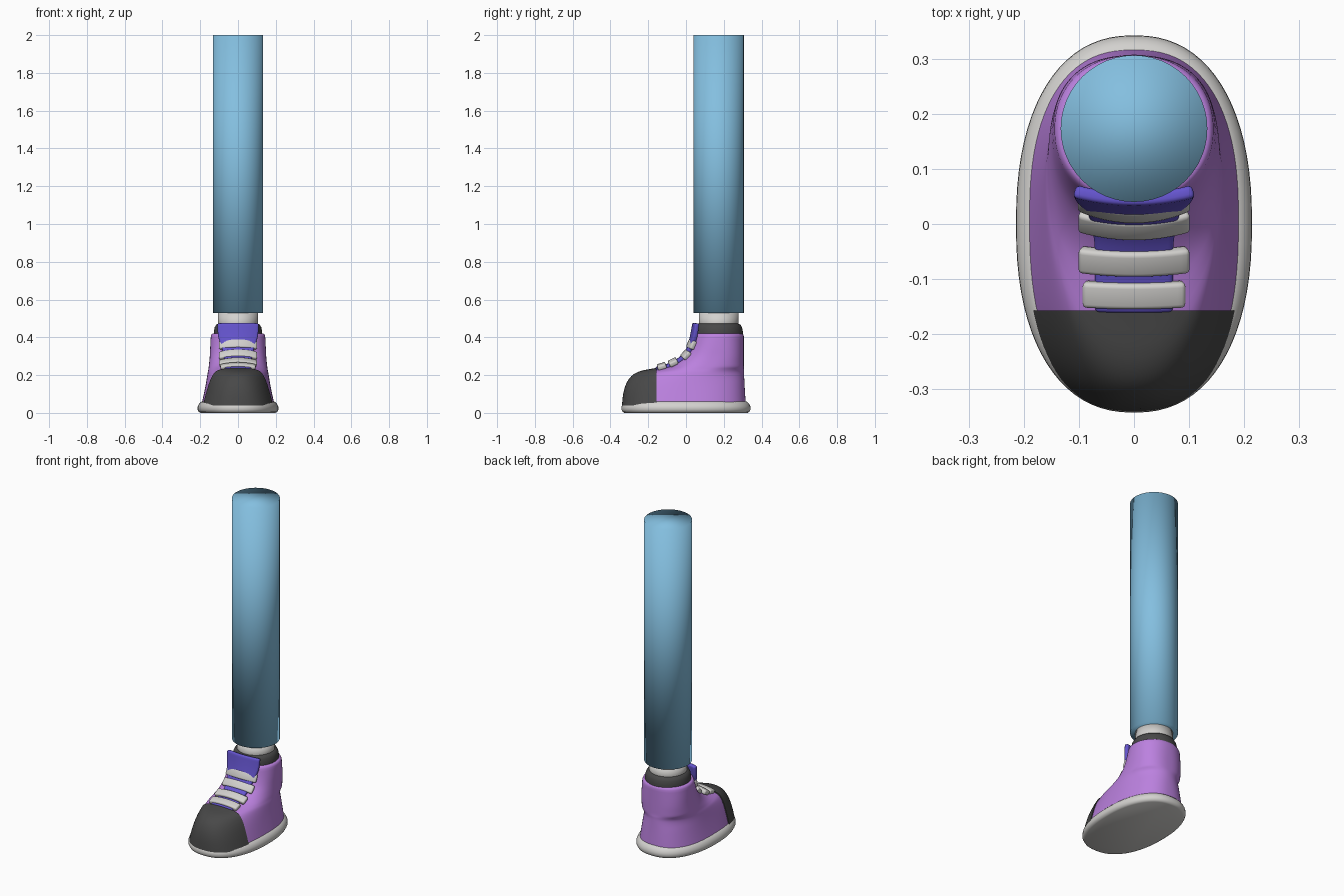
import bpy, bmesh, math
from mathutils import Vector

if "Cube" in bpy.data.objects:
    bpy.data.objects.remove(bpy.data.objects["Cube"])


def material(name, rgb):
    m = bpy.data.materials.new(name)
    m.diffuse_color = (*rgb, 1)
    m.use_nodes = True
    m.node_tree.nodes["Principled BSDF"].inputs["Base Color"].default_value = m.diffuse_color
    return m


BLUE = material("light blue", (0.23, 0.52, 0.74))
PURPLE = material("purple", (0.50, 0.22, 0.74))
INDIGO = material("indigo", (0.13, 0.09, 0.62))
DARK = material("charcoal", (0.065, 0.065, 0.065))
WHITE = material("off white", (0.65, 0.64, 0.62))


def finish(bm, name, mat, angle=40):
    bmesh.ops.recalc_face_normals(bm, faces=bm.faces[:])
    me = bpy.data.meshes.new(name)
    bm.to_mesh(me)
    bm.free()
    me.materials.append(mat)
    for p in me.polygons:
        p.use_smooth = True
    if angle:
        me.set_sharp_from_angle(angle=math.radians(angle))
    ob = bpy.data.objects.new(name, me)
    bpy.context.collection.objects.link(ob)
    return ob


def spow(v, e):
    return math.copysign(abs(v) ** e, v)


def loft(slices, seg=64):
    """Stack horizontal rounded slices: z, front y, back y, half width, widest y, roundness."""
    bm = bmesh.new()
    rings = []
    for z, yf, yb, hw, yc, n in slices:
        ring = []
        for i in range(seg):
            a = 2 * math.pi * i / seg
            c, s = math.cos(a), math.sin(a)
            ry = yb - yc if s > 0 else yc - yf
            ring.append(bm.verts.new((hw * spow(c, 2 / n), yc + ry * spow(s, 2 / n), z)))
        rings.append(ring)
    for r0, r1 in zip(rings, rings[1:]):
        for i in range(seg):
            j = (i + 1) % seg
            bm.faces.new((r0[i], r0[j], r1[j], r1[i]))
    bm.faces.new(rings[0])
    bm.faces.new(rings[-1])
    return bm


def refine(rows, steps=3):
    """Catmull-Rom resampling of rows of numbers."""
    out = []
    for i in range(len(rows) - 1):
        p0, p1, p2 = rows[max(i - 1, 0)], rows[i], rows[i + 1]
        p3 = rows[min(i + 2, len(rows) - 1)]
        for s in range(steps):
            t = s / steps
            out.append([0.5 * (2 * b + (c - a) * t + (2 * a - 5 * b + 4 * c - d) * t * t
                               + (3 * b - a - 3 * c + d) * t ** 3)
                        for a, b, c, d in zip(p0, p1, p2, p3)])
    return out + [list(rows[-1])]


def lathe(name, mat, profile, yc=0.173, angle=40):
    return finish(loft([(z, yc - r, yc + r, r, yc, 2) for r, z in profile], 48), name, mat, angle)


def strip(name, mat, path, thick, bevel):
    """Bent band across the instep; path rows: y, z, half width, sideways bend."""
    bm = bmesh.new()
    rows, cols = [], 12
    for i, (y, z, hw, k) in enumerate(path):
        a, b = path[max(i - 1, 0)], path[min(i + 1, len(path) - 1)]
        t = Vector((b[0] - a[0], b[1] - a[1])).normalized()
        row = []
        for c in range(cols + 1):
            x = hw * (2 * c / cols - 1)
            d = -k * x * x
            row.append(bm.verts.new((x, y - t.y * d, z + t.x * d)))
        rows.append(row)
    for r0, r1 in zip(rows, rows[1:]):
        for c in range(cols):
            bm.faces.new((r0[c], r0[c + 1], r1[c + 1], r1[c]))
    ob = finish(bm, name, mat, 60)
    so = ob.modifiers.new("thickness", 'SOLIDIFY')
    so.thickness, so.offset = thick, 0
    be = ob.modifiers.new("rounding", 'BEVEL')
    be.width, be.segments = bevel, 3
    return ob


# leg and sock
lathe("leg", BLUE, [(0.133, 0.53), (0.133, 2.0)], angle=0)
lathe("sock", WHITE, [(0.105, 0.42), (0.105, 0.535)], angle=0)
# padded collar
lathe("collar", DARK, [(0.128, 0.40), (0.128, 0.43), (0.124, 0.452), (0.116, 0.467), (0.104, 0.473)])

# sole with rounded rim
sole = [(z, -0.342 + d, 0.342 - d, 0.214 - d, 0, 2.3) for z, d in
        ((0, 0.016), (0.006, 0.006), (0.018, 0.0), (0.034, 0.001),
         (0.048, 0.008), (0.058, 0.018), (0.063, 0.03))]
finish(loft(sole, 80), "sole", WHITE)

# shoe upper
body = refine([
    (0.04, -0.334, 0.317, 0.194, 0.00, 2.45),
    (0.10, -0.327, 0.313, 0.181, 0.02, 2.4),
    (0.15, -0.312, 0.310, 0.171, 0.04, 2.3),
    (0.19, -0.285, 0.308, 0.164, 0.06, 2.15),
    (0.215, -0.240, 0.307, 0.160, 0.08, 2.1),
    (0.23, -0.165, 0.307, 0.157, 0.10, 2.2),
    (0.245, -0.095, 0.306, 0.155, 0.12, 2.4),
    (0.27, -0.045, 0.306, 0.152, 0.14, 2.4),
    (0.305, -0.002, 0.306, 0.149, 0.155, 2.4),
    (0.35, 0.022, 0.306, 0.147, 0.165, 2.3),
    (0.405, 0.036, 0.306, 0.144, 0.172, 2.15)])
rim = [(0.415, 0.040, 0.303, 0.141, 0.172, 2.1), (0.419, 0.046, 0.297, 0.135, 0.172, 2.1)]
finish(loft(body + rim, 96), "shoe_upper", PURPLE)

# toe cap: front of the same form, slightly enlarged
bm = loft(body, 96)
bmesh.ops.bisect_plane(bm, geom=bm.verts[:] + bm.edges[:] + bm.faces[:], dist=1e-5,
                       plane_co=(0, -0.157, 0), plane_no=(0, 1, 0), clear_outer=True)
bmesh.ops.holes_fill(bm, edges=[e for e in bm.edges if e.is_boundary], sides=0)
for v in bm.verts:
    v.co.x *= 1.03
    v.co.y = -0.157 + (v.co.y + 0.157) * 1.03
    v.co.z = 0.04 + (v.co.z - 0.04) * 1.035
finish(bm, "toe_cap", DARK)

# tongue
strip("tongue", INDIGO, refine([
    (-0.160, 0.232, 0.07, 1.2), (-0.10, 0.247, 0.07, 1.4), (-0.05, 0.271, 0.07, 1.6),
    (-0.008, 0.305, 0.075, 1.8), (0.018, 0.35, 0.085, 1.8), (0.034, 0.41, 0.104, 1.6),
    (0.046, 0.476, 0.108, 1.2)]), 0.024, 0.008)

# laces
for i, (y, z, deg, hw, k) in enumerate([(-0.130, 0.251, 17, 0.092, 1.3),
                                        (-0.071, 0.274, 26, 0.099, 1.6),
                                        (-0.007, 0.313, 48, 0.099, 2.0),
                                        (0.020, 0.366, 68, 0.099, 2.4)]):
    a = math.radians(deg)
    dy, dz = 0.024 * math.cos(a), 0.024 * math.sin(a)
    strip(f"lace_{i + 1}", WHITE, [(y - dy, z - dz, hw, k), (y + dy, z + dz, hw, k)], 0.026, 0.008)
